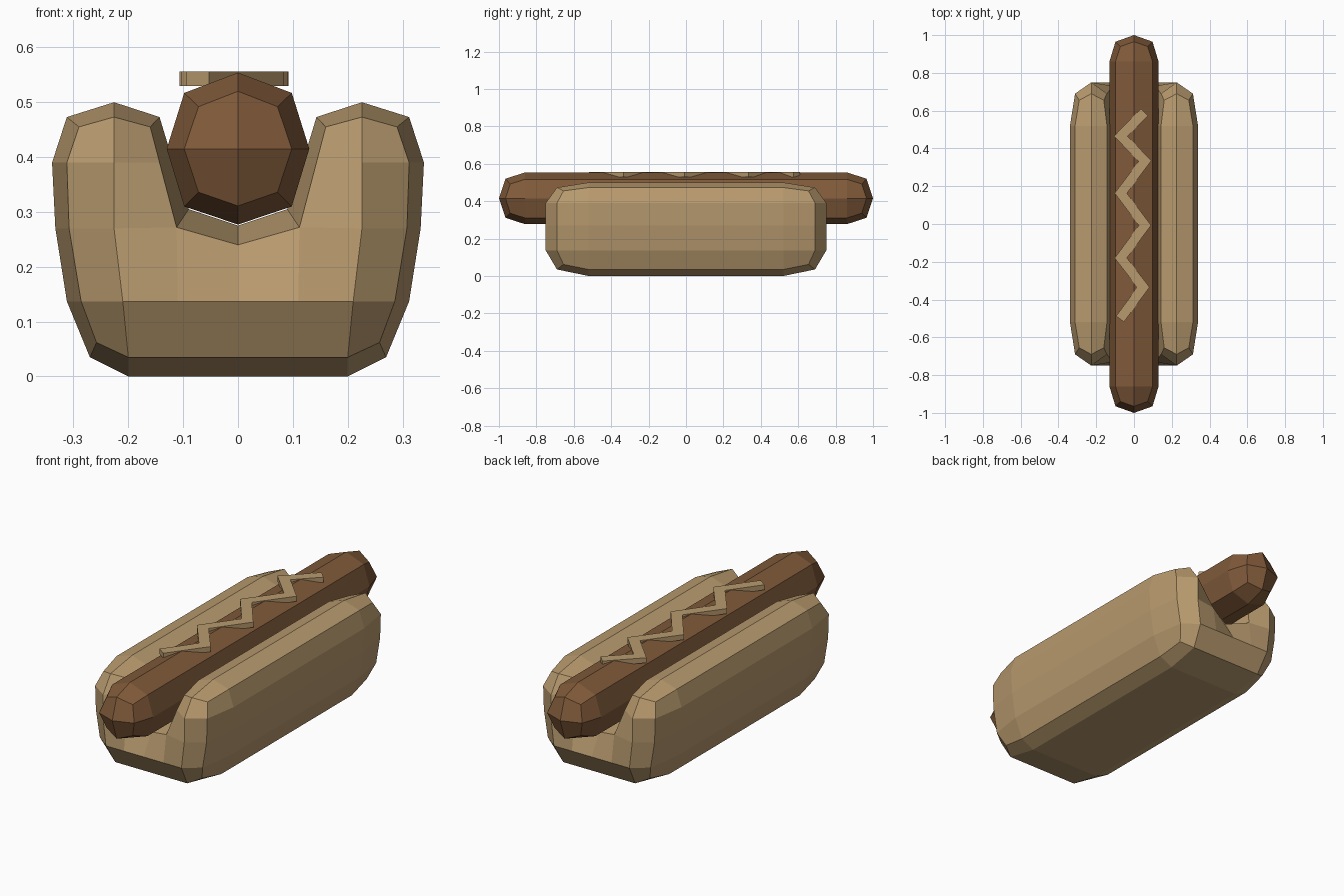
import bpy, bmesh
from mathutils import Vector

if "Cube" in bpy.data.objects:
    bpy.data.objects.remove(bpy.data.objects["Cube"])


def material(name, rgb):
    m = bpy.data.materials.new(name)
    m.diffuse_color = (*rgb, 1.0)
    m.use_nodes = True
    m.node_tree.nodes["Principled BSDF"].inputs["Base Color"].default_value = m.diffuse_color
    return m


TAN = material("bun_tan", (0.479, 0.323, 0.156))
BROWN = material("sausage_brown", (0.216, 0.102, 0.042))


def finish(name, bm, mat):
    bmesh.ops.remove_doubles(bm, verts=bm.verts, dist=0.0005)
    bmesh.ops.recalc_face_normals(bm, faces=bm.faces)
    me = bpy.data.meshes.new(name)
    bm.to_mesh(me)
    bm.free()
    me.materials.append(mat)
    ob = bpy.data.objects.new(name, me)
    bpy.context.collection.objects.link(ob)
    return ob


def quarter_loft(name, section, y_mid, end_ring, cap_points, cap_faces, mat):
    """Loft a half section along +y, round off the end, mirror in x and y.
    cap_faces index the end ring first, then the cap points."""
    n = len(section)
    pts = [(x, 0, z) for x, z in section]
    pts += [(x, y_mid, z) for x, z in section]
    pts += list(end_ring) + list(cap_points)
    faces = [(r * n + i, r * n + i + 1, (r + 1) * n + i + 1, (r + 1) * n + i)
             for r in range(2) for i in range(n - 1)]
    faces += [tuple(2 * n + i for i in f) for f in cap_faces]
    bm = bmesh.new()
    for sx in (1, -1):
        for sy in (1, -1):
            vs = [bm.verts.new((sx * x, sy * y, z)) for x, y, z in pts]
            for f in faces:
                bm.faces.new([vs[i] for i in f])
    return finish(name, bm, mat)


# Bun: U-shaped section from bottom centre, round the arm, to the groove
bun_section = [(0, 0), (.20, 0), (.27, .035), (.312, .137), (.333, .27),
               (.339, .39), (.312, .473), (.226, .50), (.143, .473),
               (.118, .39), (.09, .305), (0, .275)]
bun_end = [(0, .69, .035), (.20, .69, .035), (.258, .655, .062),
           (.286, .69, .137), (.308, .69, .27), (.312, .69, .39),
           (.29, .655, .455), (.226, .69, .473), (.16, .655, .455),
           (.143, .69, .39), (.112, .73, .272), (0, .69, .24)]
A, B, C, D, E = range(12, 17)
bun_cap = [(.226, .75, .39), (.226, .75, .27), (.21, .75, .137),
           (.11, .75, .137), (0, .75, .137)]
quarter_loft("bun", bun_section, .52, bun_end, bun_cap,
             [(0, 1, C, D, E), (1, 2, 3, C), (3, 4, B, C), (4, 5, A, B),
              (5, 6, 7, A), (7, 8, 9, A), (9, 10, B, A), (10, D, C, B),
              (10, 11, E, D)], TAN)

# Sausage: eight-sided with rounded ends
sausage_section = [(0, .554), (.098, .517), (.13, .415), (.098, .31), (0, .277)]
sausage_end = [(0, .965, .52), (.072, .94, .492), (.098, .965, .415),
               (.072, .94, .336), (0, .965, .311)]
quarter_loft("sausage", sausage_section, .86, sausage_end, [(0, 1, .415)],
             [(0, 1, 2, 5), (2, 3, 4, 5)], BROWN)

# Mustard: flat zigzag band with mitred corners
path = [Vector(p) for p in [(.056, .592), (-.07, .465), (.058, .333),
                            (-.07, .163), (.058, -.007), (-.07, -.18),
                            (.05, -.335), (-.074, -.503)]]
half, z0, z1 = .026, .53, .556
bm = bmesh.new()
rows = []
for i, p in enumerate(path):
    dirs = []
    if i > 0:
        dirs.append((p - path[i - 1]).normalized())
    if i < len(path) - 1:
        dirs.append((path[i + 1] - p).normalized())
    normals = [Vector((-d.y, d.x)) for d in dirs]
    m = sum(normals, Vector((0, 0))).normalized()
    off = m * (half / m.dot(normals[0]))
    rows.append([bm.verts.new((q.x, q.y, z)) for q, z in
                 ((p + off, z0), (p + off, z1), (p - off, z1), (p - off, z0))])
for a, b in zip(rows, rows[1:]):
    for k in range(4):
        j = (k + 1) % 4
        bm.faces.new((a[k], a[j], b[j], b[k]))
bm.faces.new(rows[0])
bm.faces.new(rows[-1])
finish("mustard", bm, TAN)
